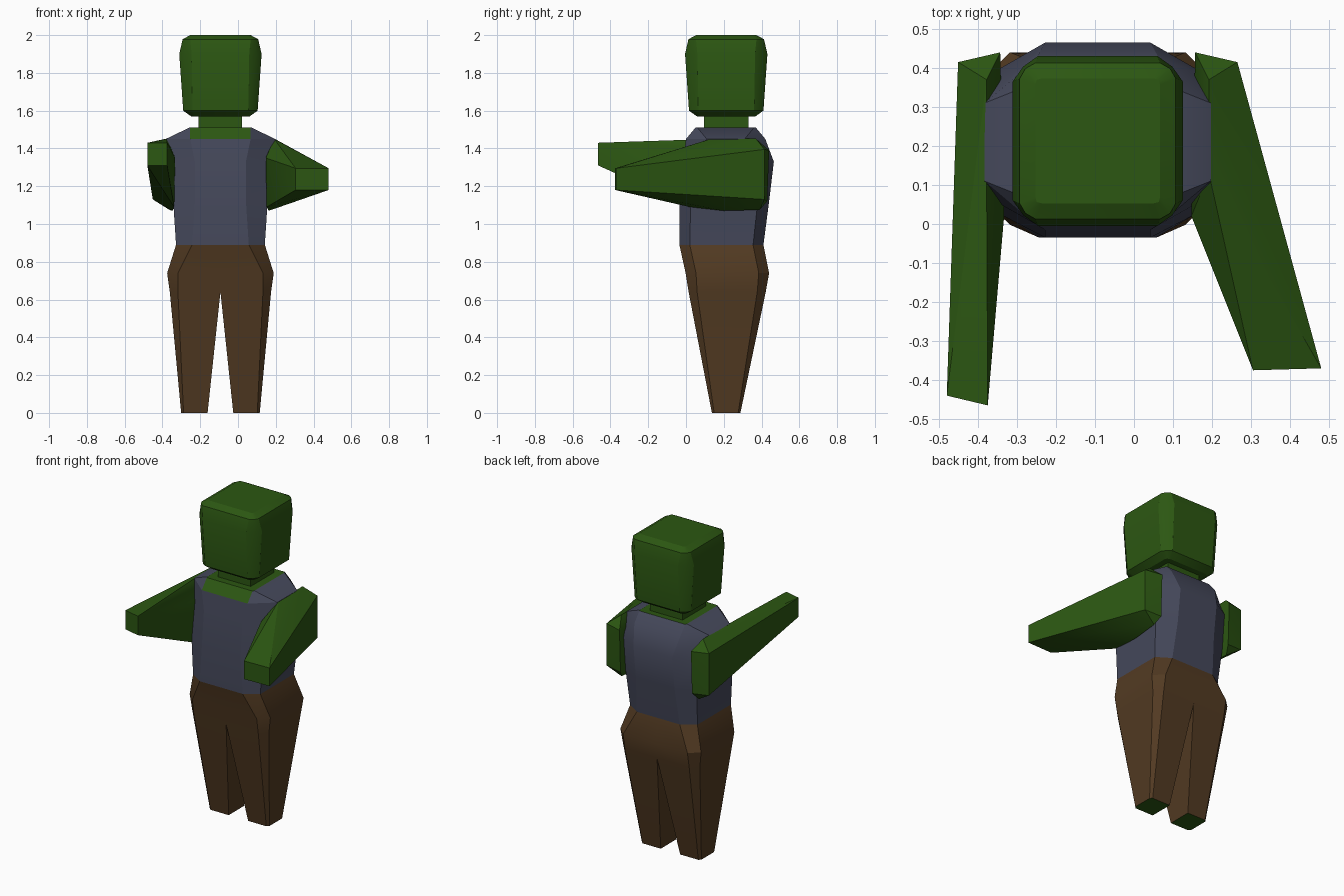
import bpy, bmesh, math

if "Cube" in bpy.data.objects:
    bpy.data.objects.remove(bpy.data.objects["Cube"])

CX = -0.093   # body centre line
CY = 0.213    # head and neck depth centre


def material(name, rgb):
    m = bpy.data.materials.new(name)
    m.diffuse_color = (*rgb, 1)
    m.use_nodes = True
    m.node_tree.nodes["Principled BSDF"].inputs["Base Color"].default_value = m.diffuse_color
    return m


SKIN = material("green_skin", (0.025, 0.095, 0.006))
SHIRT = material("grey_blue_cloth", (0.06, 0.066, 0.105))
TROUSER = material("brown_cloth", (0.085, 0.043, 0.016))


def finish(bm, name, *mats):
    bmesh.ops.recalc_face_normals(bm, faces=bm.faces)
    me = bpy.data.meshes.new(name)
    bm.to_mesh(me)
    bm.free()
    for m in mats:
        me.materials.append(m)
    ob = bpy.data.objects.new(name, me)
    bpy.context.collection.objects.link(ob)
    bpy.ops.object.select_all(action='DESELECT')
    ob.select_set(True)
    bpy.context.view_layer.objects.active = ob
    bpy.ops.object.shade_smooth_by_angle(angle=math.radians(28))
    return ob


def loft(rings):
    """Skin a stack of equal-count rings; returns bmesh, side strips, bottom and top caps."""
    bm = bmesh.new()
    vs = [[bm.verts.new(p) for p in r] for r in rings]
    n = len(vs[0])
    strips = [[bm.faces.new((a[i], a[(i + 1) % n], b[(i + 1) % n], b[i]))
               for i in range(n)] for a, b in zip(vs, vs[1:])]
    return bm, strips, bm.faces.new(vs[0][::-1]), bm.faces.new(vs[-1])


def octagon(z, f, w, y0, y1, c):
    """Chamfered section: flat half-width f, full half-width w, chamfer depth c."""
    pts = [(-f, y0), (f, y0), (w, y0 + c), (w, y1 - c),
           (f, y1), (-f, y1), (-w, y1 - c), (-w, y0 + c)]
    return [(CX + x, y, z) for x, y in pts]


# Torso with green neckline
bm, strips, bottom, top = loft([octagon(*r) for r in (
    (0.89, 0.150, 0.235, -0.035, 0.41, 0.055),
    (1.12, 0.135, 0.250, -0.035, 0.44, 0.06),
    (1.33, 0.135, 0.275, -0.015, 0.465, 0.08),
    (1.45, 0.160, 0.290, 0.0, 0.42, 0.11),
    (1.51, 0.160, 0.165, 0.05, 0.37, 0.01))])
top.material_index = strips[-1][0].material_index = 1
finish(bm, "torso", SHIRT, SKIN)

# Trouser legs, each a half pelvis tapering to a foot
LEG = (  # z, inner, flat, outer, front, back, chamfer
    (0.00, 0.068, 0.195, 0.208, 0.137, 0.288, 0.012),
    (0.64, 0.000, 0.225, 0.268, 0.014, 0.422, 0.045),
    (0.74, 0.000, 0.225, 0.282, -0.002, 0.44, 0.055),
    (0.89, 0.000, 0.150, 0.235, -0.035, 0.41, 0.055))
for side, s in (("left", -1), ("right", 1)):
    rings = []
    for z, i, f, w, y0, y1, c in LEG:
        pts = [(i, y0), (f, y0), (w, y0 + c), (w, y1 - c), (f, y1), (i, y1)]
        rings.append([(CX + s * x, y, z) for x, y in pts])
    bm, strips, sole, top = loft(rings)
    sole.material_index = 1
    bmesh.ops.delete(bm, geom=[top] + [st[5] for st in strips[1:]], context='FACES_ONLY')
    finish(bm, side + "_leg", TROUSER, SKIN)

# Arms: shoulder points hulled to a hand tip
SHOULDER = ((0.245, 0.02, 1.09), (0.24, 0.02, 1.35), (0.285, 0.13, 1.45),
            (0.285, 0.37, 1.452), (0.358, 0.415, 1.13), (0.358, 0.415, 1.395),
            (0.25, 0.43, 1.12), (0.25, 0.44, 1.39),
            (0.255, 0.2, 1.07), (0.27, 0.39, 1.075))
HANDS = {  # outer x, y, inner x, y, bottom z, top z
    "left": (-1, -0.48, -0.44, -0.375, -0.465, 1.31, 1.43),
    "right": (1, 0.48, -0.37, 0.305, -0.375, 1.18, 1.295)}
for side, (s, xo, yo, xi, yi, z0, z1) in HANDS.items():
    bm = bmesh.new()
    pts = [(CX + s * x, y, z) for x, y, z in SHOULDER]
    pts += [(x, y, z) for x, y in ((xo, yo), (xi, yi)) for z in (z0, z1)]
    verts = [bm.verts.new(p) for p in pts]
    res = bmesh.ops.convex_hull(bm, input=verts)
    loose = [v for v in bm.verts if not v.link_faces]
    bmesh.ops.delete(bm, geom=loose, context='VERTS')
    finish(bm, side + "_arm", SKIN)


def rounded_square(z, h, k):
    """Square of half-width h with a two-facet bevel on each corner."""
    a, b = h * k, h * (1 + k) / 2 * 1.03
    corner = [(h, a), (b, b), (a, h)]
    pts = []
    for q in range(4):
        for x, y in corner:
            for _ in range(q):
                x, y = -y, x
            pts.append((CX + x, CY + y, z))
    return pts


# Head, a bevelled block slightly narrower at the jaw
bm, *_ = loft([rounded_square(*r) for r in (
    (1.57, 0.155, 0.85), (1.60, 0.197, 0.75), (1.90, 0.218, 0.7),
    (1.978, 0.200, 0.8), (2.00, 0.160, 0.9))])
finish(bm, "head", SKIN)

# Neck
bm = bmesh.new()
bmesh.ops.create_cube(bm, size=1)
for v in bm.verts:
    v.co = (CX + v.co.x * 0.23, CY + v.co.y * 0.235, 1.53 + v.co.z * 0.1)
finish(bm, "neck", SKIN)
